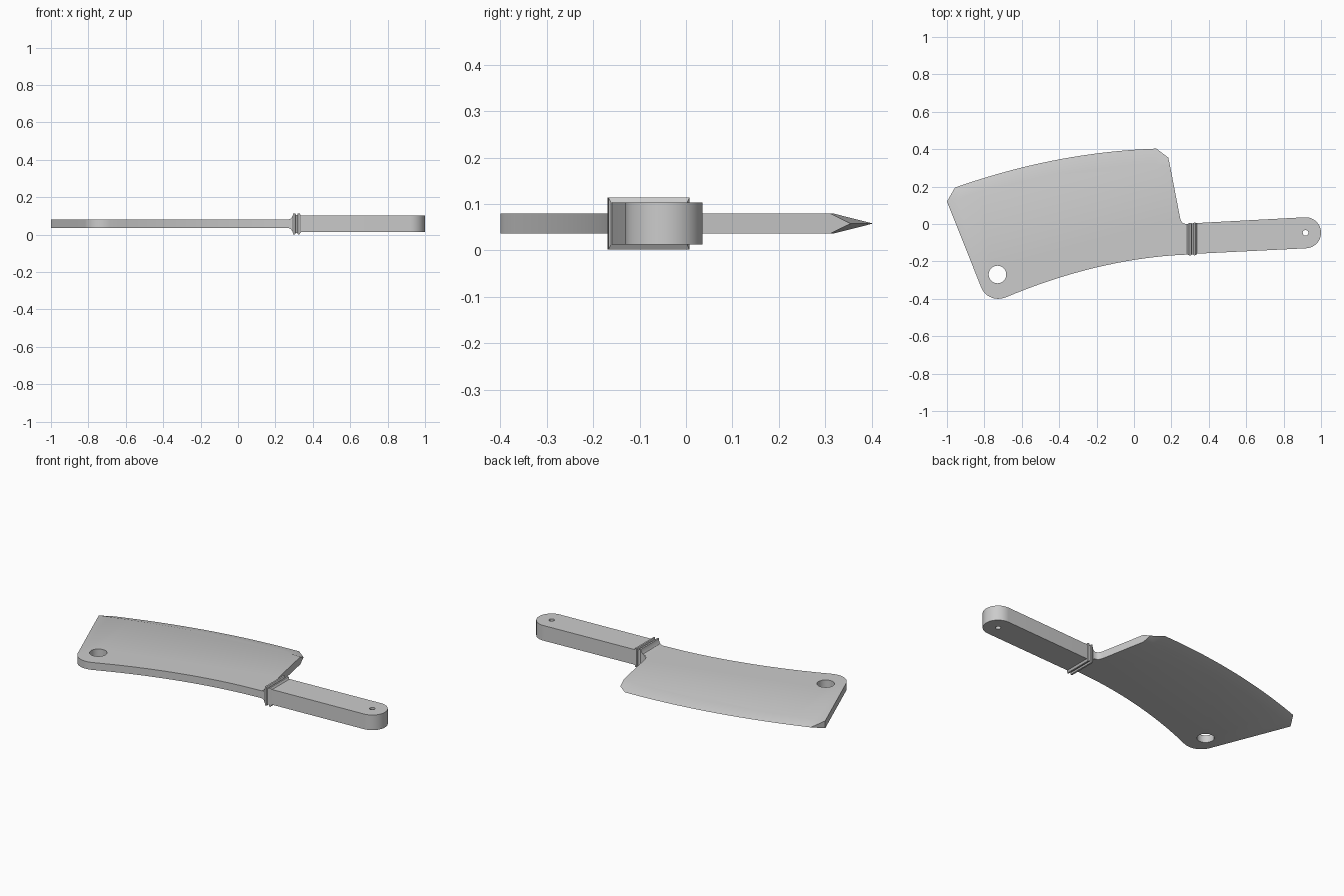
import bpy, bmesh, math
from mathutils import Vector
from mathutils.geometry import interpolate_bezier

if "Cube" in bpy.data.objects:
    bpy.data.objects.remove(bpy.data.objects["Cube"])

MID = 0.058          # height of the centre plane
BLADE_HALF = 0.022   # half the blade thickness
GREY = (0.6, 0.6, 0.6, 1)

steel = bpy.data.materials.new("steel grey")
steel.use_nodes = True
steel.diffuse_color = GREY
steel.node_tree.nodes["Principled BSDF"].inputs["Base Color"].default_value = GREY


def curve(a, b, c, d, n):
    pts = [Vector((*p, 0)) for p in (a, b, c, d)]
    return [(p.x, p.y) for p in interpolate_bezier(*pts, n)]


def arc(cx, cy, r, start, end, n):
    angles = [math.radians(start + (end - start) * i / n) for i in range(n + 1)]
    return [(cx + r * math.cos(a), cy + r * math.sin(a)) for a in angles]


def finish(name, bm):
    bmesh.ops.recalc_face_normals(bm, faces=bm.faces)
    mesh = bpy.data.meshes.new(name)
    bm.to_mesh(mesh)
    bm.free()
    mesh.materials.append(steel)
    obj = bpy.data.objects.new(name, mesh)
    bpy.context.collection.objects.link(obj)
    return obj


def add_slab(bm, outline, half):
    """Two flat caps over the outline, returned as vertex rings."""
    rings = []
    for side in (1, -1):
        ring = [bm.verts.new((x, y, MID + side * half)) for x, y in outline]
        bm.faces.new(ring)
        rings.append(ring)
    return rings


def drill(obj, name, x, y, radius):
    bpy.ops.mesh.primitive_cylinder_add(vertices=32, radius=radius, depth=1, location=(x, y, MID))
    cutter = bpy.context.object
    cutter.name = name
    cutter.data.materials.append(steel)
    cutter.hide_render = True
    cutter.display_type = 'WIRE'
    mod = obj.modifiers.new("hole", 'BOOLEAN')
    mod.object = cutter
    mod.operation = 'DIFFERENCE'
    mod.solver = 'EXACT'
    bpy.context.view_layer.objects.active = obj
    bpy.ops.object.modifier_apply(modifier=mod.name)
    bpy.data.objects.remove(cutter)


def smooth(obj):
    bpy.ops.object.select_all(action='DESELECT')
    obj.select_set(True)
    bpy.context.view_layer.objects.active = obj
    bpy.ops.object.shade_smooth_by_angle(angle=math.radians(25))


# Blade: flat slab with its long curved side ground to a thin edge
STEPS = 20
grind = curve((-1, 0.12), (-0.65, 0.23), (-0.25, 0.31), (0.12, 0.316), STEPS) + [(0.193, 0.31)]
edge = curve((-0.957, 0.195), (-0.6, 0.32), (-0.25, 0.39), (0.12, 0.403), STEPS) + [(0.183, 0.355)]
heel = curve((0.245, 0.04), (0.25, 0.01), (0.26, 0), (0.285, 0), 6) + [(0.31, 0)]
spine = curve((0.31, -0.163), (0, -0.17), (-0.35, -0.25), (-0.685, -0.392), STEPS)
toe = arc(-0.727, -0.303, 0.097, -75, -160, 10)

bm = bmesh.new()
top, bottom = add_slab(bm, grind + heel + spine + toe, BLADE_HALF)
tip = [bm.verts.new((x, y, MID)) for x, y in edge]
last = len(grind) - 1
for i in range(last):
    for ring in (top, bottom):
        bm.faces.new((ring[i], ring[i + 1], tip[i + 1], tip[i]))
for i in range(last, len(top)):
    j = (i + 1) % len(top)
    bm.faces.new((top[i], top[j], bottom[j], bottom[i]))
for i in (0, last):
    bm.faces.new((top[i], bottom[i], tip[i]))
blade = finish("blade", bm)
drill(blade, "blade_hole_cutter", -0.73, -0.27, 0.047)
smooth(blade)

# Handle: slightly tapered bar with a rounded butt
butt = arc(0.917, -0.047, 0.083, -87, 93, 24)
bm = bmesh.new()
top, bottom = add_slab(bm, [(0.315, 0.004), (0.315, -0.16)] + butt, 0.045)
for i in range(len(top)):
    j = (i + 1) % len(top)
    bm.faces.new((top[i], top[j], bottom[j], bottom[i]))
handle = finish("handle", bm)
drill(handle, "handle_hole_cutter", 0.917, -0.047, 0.015)
smooth(handle)

# Bolster: flared collar with two ridges (x, half width, half height)
sections = [(0.268, 0.080, 0.022), (0.284, 0.081, 0.029), (0.292, 0.084, 0.042),
            (0.295, 0.087, 0.056), (0.305, 0.087, 0.056), (0.309, 0.083, 0.048),
            (0.317, 0.083, 0.048), (0.320, 0.087, 0.056), (0.329, 0.087, 0.056),
            (0.336, 0.082, 0.045)]
bm = bmesh.new()
rings = []
for x, hy, hz in sections:
    mid_y = -0.083 + (x - 0.268) * 0.05
    corners = ((1, 1), (-1, 1), (-1, -1), (1, -1))
    rings.append([bm.verts.new((x, mid_y + sy * hy, MID + sz * hz)) for sy, sz in corners])
for a, b in zip(rings, rings[1:]):
    for i in range(4):
        j = (i + 1) % 4
        bm.faces.new((a[i], a[j], b[j], b[i]))
bm.faces.new(rings[0])
bm.faces.new(rings[-1])
smooth(finish("bolster", bm))
